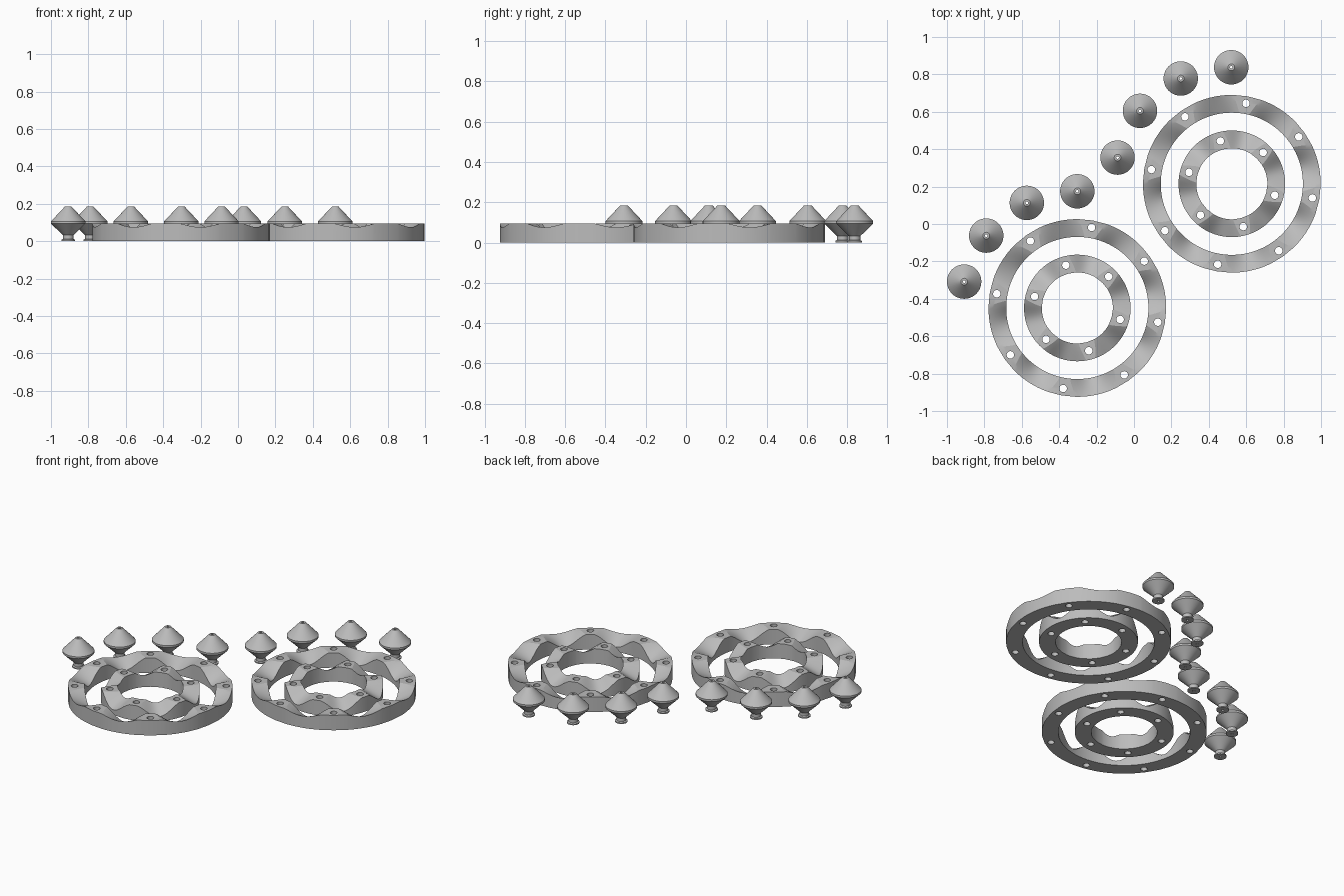
import bpy, bmesh, math

if "Cube" in bpy.data.objects:
    bpy.data.objects.remove(bpy.data.objects["Cube"])

H = 0.095
grey = bpy.data.materials.new("plain grey")
grey.diffuse_color = (0.5, 0.5, 0.5, 1)
grey.use_nodes = True
grey.node_tree.nodes["Principled BSDF"].inputs["Base Color"].default_value = grey.diffuse_color


def make(name, bm, loc, angle=30):
    bmesh.ops.recalc_face_normals(bm, faces=bm.faces)
    me = bpy.data.meshes.new(name)
    bm.to_mesh(me)
    bm.free()
    me.materials.append(grey)
    ob = bpy.data.objects.new(name, me)
    bpy.context.collection.objects.link(ob)
    ob.location = loc
    bpy.ops.object.select_all(action='DESELECT')
    bpy.context.view_layer.objects.active = ob
    ob.select_set(True)
    if angle:
        bpy.ops.object.shade_smooth_by_angle(angle=math.radians(angle))
    return ob


def race(name, centre, r_deep, r_shallow, n, start, r_hole, pad_deep, pad_shallow):
    """Ring with n flat drilled pads and n sloping scooped valleys between them."""
    rows, pad_cols, dip_cols = 8, 2, 14
    half = 180 / n
    bm = bmesh.new()
    columns = []
    for k in range(n):
        for c in range(pad_cols + dip_cols):
            col = []
            for j in range(rows + 1):
                t = j / rows                       # 0 = deep edge, 1 = shallow edge
                r = r_deep + (r_shallow - r_deep) * t
                pad = pad_deep + (pad_shallow - pad_deep) * t
                depth = 0.066 + (0.02 - 0.066) * t
                if c <= pad_cols:
                    a, z = -pad + 2 * pad * c / pad_cols, H
                else:
                    u = (c - pad_cols) / dip_cols
                    a = pad + 2 * (half - pad) * u
                    edge = math.cos(math.pi * (1 - pad / half))
                    wave = math.cos(math.pi * (1 - pad / half) * (2 * u - 1))
                    z = H - depth * (wave - edge) / (1 - edge)
                a = math.radians(start + k * 2 * half + a)
                col.append(bm.verts.new((r * math.cos(a), r * math.sin(a), z)))
            for v in (col[-1], col[0]):            # bottom corners
                col.append(bm.verts.new((v.co.x, v.co.y, 0)))
            columns.append(col)
    for i, a in enumerate(columns):
        b = columns[(i + 1) % len(columns)]
        for j in range(len(a)):
            m = (j + 1) % len(a)
            bm.faces.new((a[j], a[m], b[m], b[j]))
    # screw hole cutters
    cb = bmesh.new()
    for k in range(n):
        a = math.radians(start + k * 360 / n)
        new = bmesh.ops.create_cone(cb, cap_ends=True, segments=20, radius1=0.02,
                                    radius2=0.02, depth=0.4)["verts"]
        bmesh.ops.translate(cb, verts=new, vec=(r_hole * math.cos(a), r_hole * math.sin(a), 0))
    loc = (centre[0], centre[1], 0)
    cutter = make("hole_cutter", cb, loc, 0)
    cutter.hide_render = True
    ob = make(name, bm, loc, 0)
    mod = ob.modifiers.new("holes", 'BOOLEAN')
    mod.operation, mod.solver, mod.object = 'DIFFERENCE', 'EXACT', cutter
    bpy.ops.object.modifier_apply(modifier="holes")
    bpy.data.objects.remove(cutter)
    bpy.ops.object.shade_smooth_by_angle(angle=math.radians(22))


# two pairs of concentric races
for i, c in enumerate([(-0.303, -0.449), (0.523, 0.215)]):
    race(f"outer_race_{i}", c, 0.38, 0.475, 8, 35, 0.437, 4, 9)
    race(f"inner_race_{i}", c, 0.285, 0.19, 6, 45, 0.237, 5, 13)

# double-cone rollers with a thin foot and a bored tip
profile = [(0.007, 0), (0.036, 0), (0.036, 0.008), (0.028, 0.012), (0.028, 0.032),
           (0.092, 0.094), (0.092, 0.106), (0.018, 0.185), (0.007, 0.185)]
spots = [(0.52, 0.838), (0.25, 0.778), (0.032, 0.605), (-0.088, 0.355),
         (-0.303, 0.175), (-0.573, 0.113), (-0.79, -0.062), (-0.908, -0.308)]
SEG = 40
for i, (x, y) in enumerate(spots):
    bm = bmesh.new()
    rings = [[bm.verts.new((r * math.cos(math.tau * s / SEG), r * math.sin(math.tau * s / SEG), z))
              for s in range(SEG)] for r, z in profile]
    for j, a in enumerate(rings):
        b = rings[(j + 1) % len(rings)]
        for s in range(SEG):
            m = (s + 1) % SEG
            bm.faces.new((a[s], a[m], b[m], b[s]))
    make(f"roller_{i}", bm, (x, y, 0))
